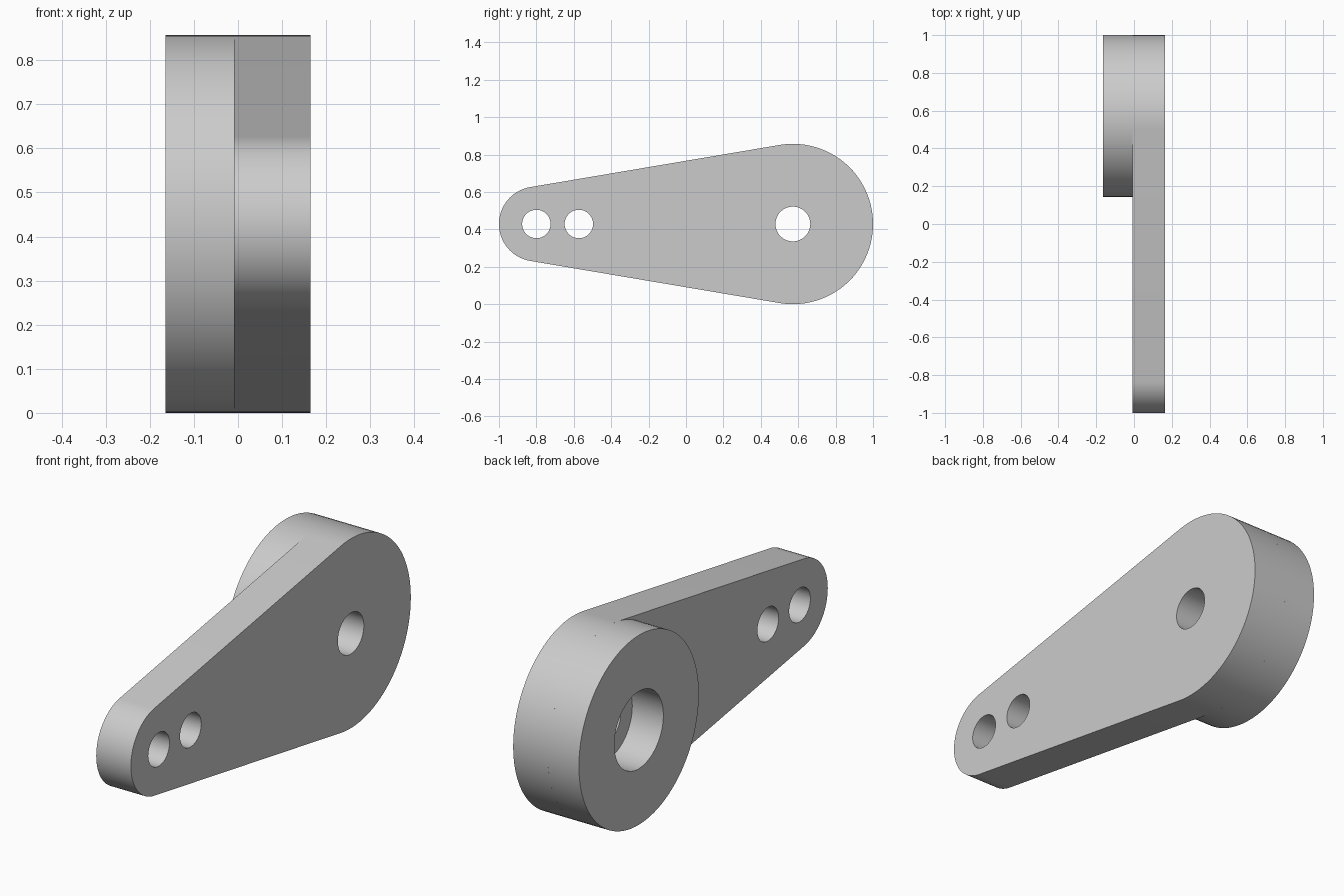
import bpy
import bmesh
import math

cube = bpy.data.objects.get("Cube")
if cube:
    bpy.data.objects.remove(cube)

# Main dimensions
BIG_R, SMALL_R = 0.4285, 0.2
BIG_Y, SMALL_Y = 1 - BIG_R, SMALL_R - 1
MID_Z = BIG_R
HALF_X, SPLIT_X = 0.1643, -0.009
PIN_R = 0.076

grey = bpy.data.materials.new("plain grey")
grey.use_nodes = True
colour = (0.6, 0.6, 0.6, 1)
grey.diffuse_color = colour
grey.node_tree.nodes["Principled BSDF"].inputs["Base Color"].default_value = colour


def arc(y, r, start, end, steps):
    """Points (y, z) along an arc, both ends included."""
    angles = [start + (end - start) * i / steps for i in range(steps + 1)]
    return [(y + r * math.cos(a), MID_Z + r * math.sin(a)) for a in angles]


def circle(y, r, steps=64):
    return arc(y, r, 0, math.tau, steps)[:-1]


def extrude_profile(name, outline, holes, x0, x1):
    """Solid plate between x0 and x1 from an outline pierced by holes."""
    bm = bmesh.new()
    edges = []
    for loop in [outline] + holes:
        verts = [bm.verts.new((x0, y, z)) for y, z in loop]
        edges += [bm.edges.new((v, verts[i - 1])) for i, v in enumerate(verts)]
    bmesh.ops.triangle_fill(bm, use_beauty=True, edges=edges)
    out = bmesh.ops.extrude_face_region(bm, geom=bm.faces[:], use_keep_orig=True)
    moved = [g for g in out["geom"] if isinstance(g, bmesh.types.BMVert)]
    bmesh.ops.translate(bm, verts=moved, vec=(x1 - x0, 0, 0))
    bmesh.ops.recalc_face_normals(bm, faces=bm.faces[:])
    mesh = bpy.data.meshes.new(name)
    bm.to_mesh(mesh)
    bm.free()
    mesh.materials.append(grey)
    obj = bpy.data.objects.new(name, mesh)
    bpy.context.collection.objects.link(obj)
    bpy.ops.object.select_all(action="DESELECT")
    obj.select_set(True)
    bpy.context.view_layer.objects.active = obj
    bpy.ops.object.shade_smooth_by_angle(angle=math.radians(30))
    return obj


# Tapered arm: two round ends joined by tangent lines
t = math.acos((SMALL_R - BIG_R) / (BIG_Y - SMALL_Y))
t = math.pi - t
tangent = math.pi - t
arm_outline = (arc(BIG_Y, BIG_R, -tangent, tangent, 56)
               + arc(SMALL_Y, SMALL_R, tangent, math.tau - tangent, 40))
arm_holes = [circle(BIG_Y, 0.093), circle(SMALL_Y, PIN_R), circle(-0.573, PIN_R)]
extrude_profile("tapered_arm", arm_outline, arm_holes, SPLIT_X, HALF_X)

# Round boss with a wider bore
extrude_profile("round_boss", circle(BIG_Y, BIG_R, 96), [circle(BIG_Y, 0.175)],
                -HALF_X, SPLIT_X)
